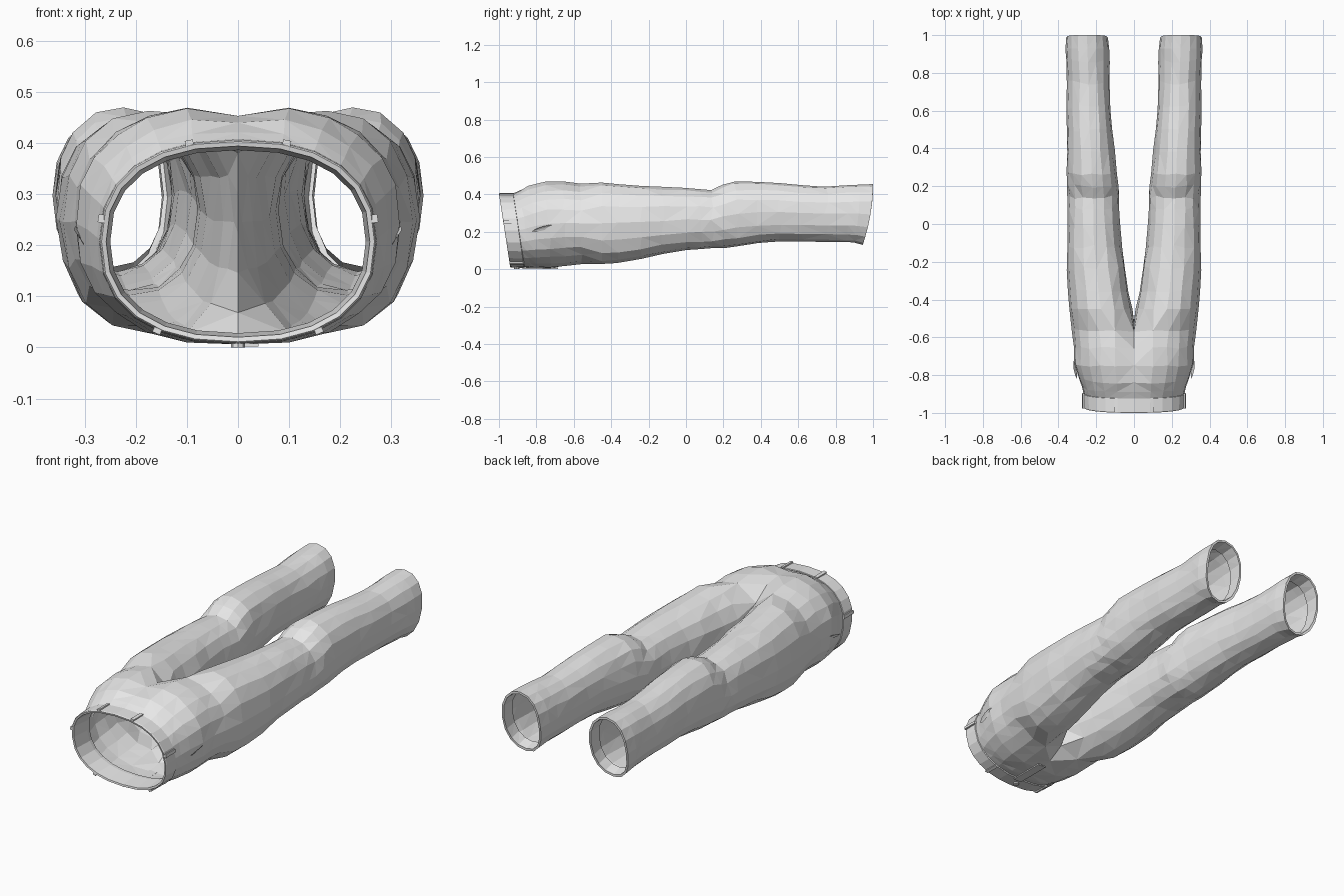
import bpy, bmesh, math, random
from mathutils import Vector

if "Cube" in bpy.data.objects:
    bpy.data.objects.remove(bpy.data.objects["Cube"])

random.seed(4)
cloth = bpy.data.materials.new("light grey cloth")
cloth.diffuse_color = (0.8, 0.8, 0.8, 1)
cloth.use_nodes = True
cloth.node_tree.nodes["Principled BSDF"].inputs["Base Color"].default_value = cloth.diffuse_color


def finish(name, bm, mirror=False):
    bmesh.ops.recalc_face_normals(bm, faces=bm.faces)
    me = bpy.data.meshes.new(name)
    bm.to_mesh(me)
    bm.free()
    me.materials.append(cloth)
    ob = bpy.data.objects.new(name, me)
    bpy.context.collection.objects.link(ob)
    if mirror:
        m = ob.modifiers.new("Mirror", 'MIRROR')
        m.use_clip = True
        m.merge_threshold = 0.001
    return ob


def spow(v, e):
    return math.copysign(abs(v) ** e, v)


def oval(a, cx, rx, cz, rz, e):
    return cx + rx * spow(math.sin(a), e), cz + rz * spow(math.cos(a), e)


def half_section(y, w, zb, zt, cleft, low, tilt):
    # half ring from the top centre, round the hip, to the bottom centre
    pts = []
    for u in range(13):
        x, z = oval(math.pi * u / 12, 0, w, (zb + zt) / 2, (zt - zb) / 2, 0.85)
        if u in (0, 12):
            x = 0
        t = (zt - z) / (zt - zb)
        dip = math.exp(-(x / 0.06) ** 2)
        z += -cleft * dip if u < 6 else low * dip
        pts.append(Vector((x, y + tilt * t, z)))
    return pts


def leg_section(y, xi, xo, zb, zt, drop=0.0):
    pts = []
    for u in range(16):
        x, z = oval(math.pi * (u - 2) / 8, (xi + xo) / 2, (xo - xi) / 2,
                    (zb + zt) / 2, (zt - zb) / 2, 0.9)
        t = (zt - z) / (zt - zb)
        pts.append(Vector((x, y - drop * t * t, z)))
    return pts


def bridge(bm, a, b, closed):
    n = len(a)
    for i in range(n if closed else n - 1):
        j = (i + 1) % n
        bm.faces.new((a[i], a[j], b[j], b[i]))


def add_ring(bm, pts, wobble=0.0):
    for p in pts:
        if p.x > 0.02:
            p += Vector([random.uniform(-1, 1) * wobble * k for k in (0.8, 3, 0.8)])
    return [bm.verts.new(p) for p in pts]


# trousers: hips (y, half width, bottom, top, rear cleft, front dip, tilt)
hips = [(-0.93, .266, .012, .402, 0, 0, .06),
        (-0.89, .278, .008, .425, .004, 0, .055),
        (-0.84, .295, .006, .452, .012, 0, .045),
        (-0.75, .318, .004, .478, .025, .002, .03),
        (-0.66, .317, .010, .480, .040, .01, .015),
        (-0.57, .327, .018, .470, .090, .05, .01)]
# legs (y, inner x, outer x, bottom, top)
legs = [(-0.45, .008, .342, .028, .463), (-0.36, .026, .347, .035, .457),
        (-0.24, .045, .354, .055, .445), (-0.12, .062, .354, .080, .438),
        (0.0, .075, .351, .100, .432), (0.08, .078, .350, .106, .427),
        (0.14, .078, .350, .110, .422), (0.20, .084, .356, .114, .448),
        (0.27, .092, .357, .122, .470), (0.38, .103, .356, .138, .466),
        (0.50, .115, .355, .150, .460), (0.62, .124, .355, .150, .450),
        (0.75, .130, .353, .147, .442), (0.86, .131, .358, .146, .447),
        (0.93, .131, .363, .142, .452, .03), (1.0, .138, .359, .130, .455, .055),
        (1.0, .149, .348, .142, .444, .055), (0.92, .145, .350, .157, .438, .03)]
bm = bmesh.new()
prev = None
for k, h in enumerate(hips):
    ring = add_ring(bm, half_section(*h), 0.003 if k else 0)
    if prev:
        bridge(bm, prev, ring, False)
    prev = ring
top, bot = prev[0].co, prev[12].co
for s in (0.25, 0.5, 0.75):            # crotch seam closes the leg ring
    p = bot.lerp(top, s)
    p.y += 0.05 * math.sin(math.pi * s)
    prev.append(bm.verts.new(p))
for k, l in enumerate(legs):
    ring = add_ring(bm, leg_section(*l), 0.004 if 0 < k < 14 else 0)
    bridge(bm, prev, ring, True)
    prev = ring
bmesh.ops.triangulate(bm, faces=bm.faces)
finish("trousers", bm, True)

# waistband: outer face, rim and folded inner lining
bm = bmesh.new()
prev = None
for y, d in [(-.92, -.004), (-.925, .006), (-.995, .004), (-1.0, .001),
             (-.998, -.008), (-.90, -.016), (-.88, -.014)]:
    ring = add_ring(bm, half_section(y, .266 + d, .012 - d, .402 + d, 0, 0, .06))
    if prev:
        bridge(bm, prev, ring, False)
    prev = ring
finish("waistband", bm, True)


def box(bm, center, axes, size):
    r = bmesh.ops.create_cube(bm, size=1)
    for v in r["verts"]:
        c = v.co.copy()
        v.co = Vector(center) + sum((axes[i] * (c[i] * size[i]) for i in range(3)), Vector())


# belt loops around the band
bm = bmesh.new()
for deg in (17, 80, 148):
    a = math.radians(deg)
    x, z = oval(a, 0, .271, .207, .2, .85)
    x2, z2 = oval(a + .03, 0, .271, .207, .2, .85)
    along = Vector((x2 - x, 0, z2 - z)).normalized()
    out = Vector((-along.z, 0, along.x))
    if out.dot(Vector((x, 0, z - .207))) < 0:
        out = -out
    y = -.96 + .06 * (.407 - z) / .4
    box(bm, (x, y, z), (along, Vector((0, 1, 0)), out), (.016, .078, .012))
finish("belt_loops", bm, True)

# front button and fly flap on the underside
bm = bmesh.new()
r = bmesh.ops.create_cone(bm, cap_ends=True, segments=8, radius1=.014, radius2=.014, depth=.01)
bmesh.ops.translate(bm, verts=r["verts"], vec=(0, -.905, .005))
finish("button", bm)
bm = bmesh.new()
box(bm, (.018, -.78, .005), (Vector((1, 0, 0)), Vector((0, 1, 0)), Vector((0, 0, 1))),
    (.045, .19, .006))
finish("fly_flap", bm)

# hip pocket openings: lens-shaped lips gaping toward the waist
bm = bmesh.new()
lens = []
for k in range(8):
    a = math.tau * k / 8
    u, v = math.cos(a), math.sin(a)
    lens.append(bm.verts.new((.313 + .007 * v - .006 * u * u + .006 * u,
                              -.765 + .056 * u, .218 + .016 * u + .011 * v)))
tip = bm.verts.new((.311, -.765, .218))
for k in range(8):
    bm.faces.new((lens[k], lens[(k + 1) % 8], tip))
finish("pocket_openings", bm, True)
